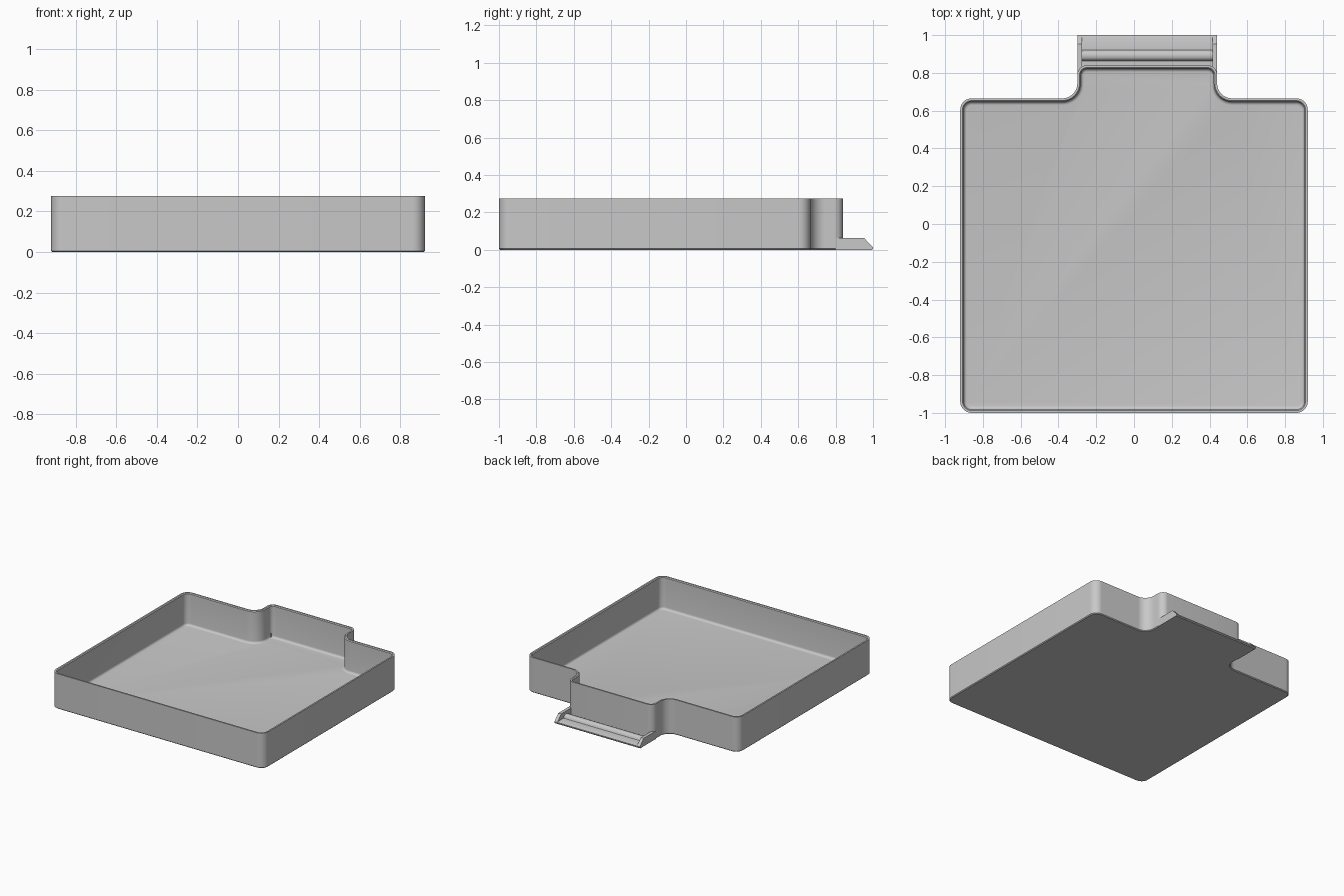
import bpy
import bmesh
import math
from mathutils import Vector

cube = bpy.data.objects.get("Cube")
if cube:
    bpy.data.objects.remove(cube)

grey = bpy.data.materials.new("light grey")
grey.use_nodes = True
grey.diffuse_color = (0.58, 0.58, 0.58, 1)
grey.node_tree.nodes["Principled BSDF"].inputs["Base Color"].default_value = grey.diffuse_color


def finish(name, bm):
    bmesh.ops.recalc_face_normals(bm, faces=bm.faces)
    mesh = bpy.data.meshes.new(name)
    bm.to_mesh(mesh)
    bm.free()
    mesh.materials.append(grey)
    obj = bpy.data.objects.new(name, mesh)
    bpy.context.collection.objects.link(obj)
    bpy.ops.object.select_all(action="DESELECT")
    obj.select_set(True)
    bpy.context.view_layer.objects.active = obj
    bpy.ops.object.shade_smooth_by_angle(angle=math.radians(35))
    return obj


def rounded_outline(corners, inset, steps=10):
    """Inset a counter-clockwise outline and round its corners."""
    points = []
    for i, (x, y, radius) in enumerate(corners):
        here = Vector((x, y))
        a = (here - Vector(corners[i - 1][:2])).normalized()
        b = (Vector(corners[(i + 1) % len(corners)][:2]) - here).normalized()
        turn = 1 if a.cross(b) > 0 else -1
        r = radius - turn * inset
        corner = here + inset * (Vector((-a.y, a.x)) + Vector((-b.y, b.x)))
        centre = corner - a * r + b * r
        for k in range(steps + 1):
            t = k / steps * math.pi / 2
            points.append(centre - b * r * math.cos(t) + a * r * math.sin(t))
    return points


def extrude_side_profile(name, profile, x0, x1):
    """Extrude a (y, z) profile along x."""
    bm = bmesh.new()
    face = bm.faces.new([bm.verts.new((x0, y, z)) for y, z in profile])
    grown = bmesh.ops.extrude_face_region(bm, geom=[face])["geom"]
    verts = [g for g in grown if isinstance(g, bmesh.types.BMVert)]
    bmesh.ops.translate(bm, verts=verts, vec=(x1 - x0, 0, 0))
    return finish(name, bm)


# Tray: a square pan with a narrower neck at the back
LEFT, RIGHT = 0.44, -0.30
outline = [(-0.92, -1, 0.06), (0.92, -1, 0.06), (0.92, 0.665, 0.06),
           (LEFT, 0.665, 0.08), (LEFT, 0.84, 0.05), (RIGHT, 0.84, 0.05),
           (RIGHT, 0.665, 0.08), (-0.92, 0.665, 0.06)]

# Wall section as (inset, height): base chamfer, rim, inner wall, floor fillet
section = [(0.006, 0), (0, 0.006), (0, 0.275), (0.012, 0.275), (0.018, 0.269)]
FLOOR, FILLET = 0.022, 0.018
for k in range(6):
    t = k / 5 * math.pi / 2
    section.append((0.018 + FILLET * (1 - math.cos(t)),
                    FLOOR + FILLET * (1 - math.sin(t))))

bm = bmesh.new()
rings = [[bm.verts.new((p.x, p.y, z)) for p in rounded_outline(outline, inset)]
         for inset, z in section]
for low, high in zip(rings, rings[1:]):
    for i in range(len(low)):
        bm.faces.new((low[i - 1], low[i], high[i], high[i - 1]))
bm.faces.new(rings[0])
bm.faces.new(rings[-1])
finish("tray", bm)

# Latch tab: a cheek at each end with a sloped tip
CHEEK = 0.025
cheek = [(0.80, 0), (0.995, 0), (1.0, 0.006), (1.0, 0.014), (0.953, 0.062), (0.80, 0.062)]
extrude_side_profile("right_tab_cheek", cheek, RIGHT, RIGHT + CHEEK)
extrude_side_profile("left_tab_cheek", cheek, LEFT - CHEEK, LEFT)

# Latch tab: low plate between the cheeks with a rounded catch ridge
plate = [(0.83, 0), (0.995, 0), (1.0, 0.006), (1.0, 0.014), (0.99, 0.018), (0.922, 0.018)]
for k in range(9):
    t = k / 8 * math.pi
    plate.append((0.892 + 0.026 * math.cos(t), 0.024 + 0.018 * math.sin(t)))
plate += [(0.862, 0.018), (0.83, 0.018)]
extrude_side_profile("tab_plate", plate, RIGHT + CHEEK, LEFT - CHEEK)
